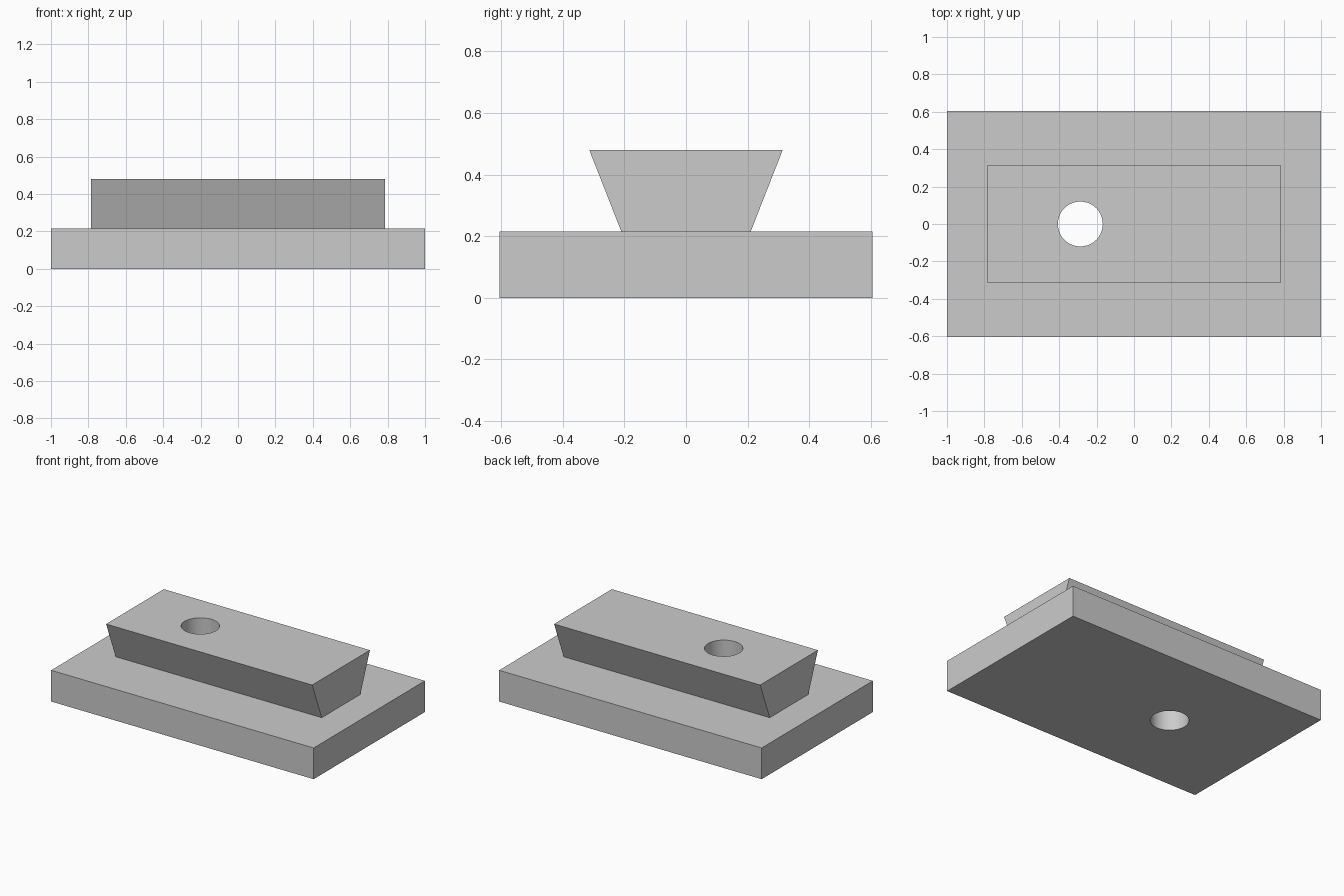
import bpy
import bmesh
import math

default = bpy.data.objects.get("Cube")
if default:
    bpy.data.objects.remove(default, do_unlink=True)

# Single flat colour
grey = bpy.data.materials.new("light_grey")
grey.use_nodes = True
colour = (0.6, 0.6, 0.6, 1)
grey.diffuse_color = colour
grey.node_tree.nodes["Principled BSDF"].inputs["Base Color"].default_value = colour


def prism(name, profile, half_length):
    """Extrude a closed (y, z) profile along x."""
    bm = bmesh.new()
    end = bm.faces.new([bm.verts.new((-half_length, y, z)) for y, z in profile])
    grown = bmesh.ops.extrude_face_region(bm, geom=[end])
    verts = [v for v in grown["geom"] if isinstance(v, bmesh.types.BMVert)]
    bmesh.ops.translate(bm, verts=verts, vec=(2 * half_length, 0, 0))
    bmesh.ops.recalc_face_normals(bm, faces=bm.faces)
    mesh = bpy.data.meshes.new(name)
    bm.to_mesh(mesh)
    bm.free()
    mesh.materials.append(grey)
    obj = bpy.data.objects.new(name, mesh)
    bpy.context.collection.objects.link(obj)
    return obj


def combine(target, tool, operation):
    """Apply a boolean and discard the tool object."""
    mod = target.modifiers.new(operation.lower(), "BOOLEAN")
    mod.operation = operation
    mod.solver = "EXACT"
    mod.object = tool
    bpy.ops.object.select_all(action="DESELECT")
    target.select_set(True)
    bpy.context.view_layer.objects.active = target
    bpy.ops.object.modifier_apply(modifier=mod.name)
    bpy.data.objects.remove(tool, do_unlink=True)


plate_top, rail_top = 0.215, 0.48
foot, crown = 0.21, 0.314

# Rectangular base plate
plate = prism("dovetail_plate", [(-0.605, 0), (0.605, 0),
                                 (0.605, plate_top), (-0.605, plate_top)], 1.0)

# Flared rail, its slopes continued a little into the plate
sink = 0.1
root = foot - sink * (crown - foot) / (rail_top - plate_top)
rail = prism("rail", [(-root, plate_top - sink), (root, plate_top - sink),
                      (crown, rail_top), (-crown, rail_top)], 0.785)
combine(plate, rail, "UNION")

# Round through hole
bpy.ops.mesh.primitive_cylinder_add(vertices=64, radius=0.12, depth=2,
                                    location=(-0.287, 0, 0))
drill = bpy.context.object
drill.name = "drill"
drill.data.materials.append(grey)
combine(plate, drill, "DIFFERENCE")

bpy.ops.object.shade_smooth_by_angle(angle=math.radians(20))
